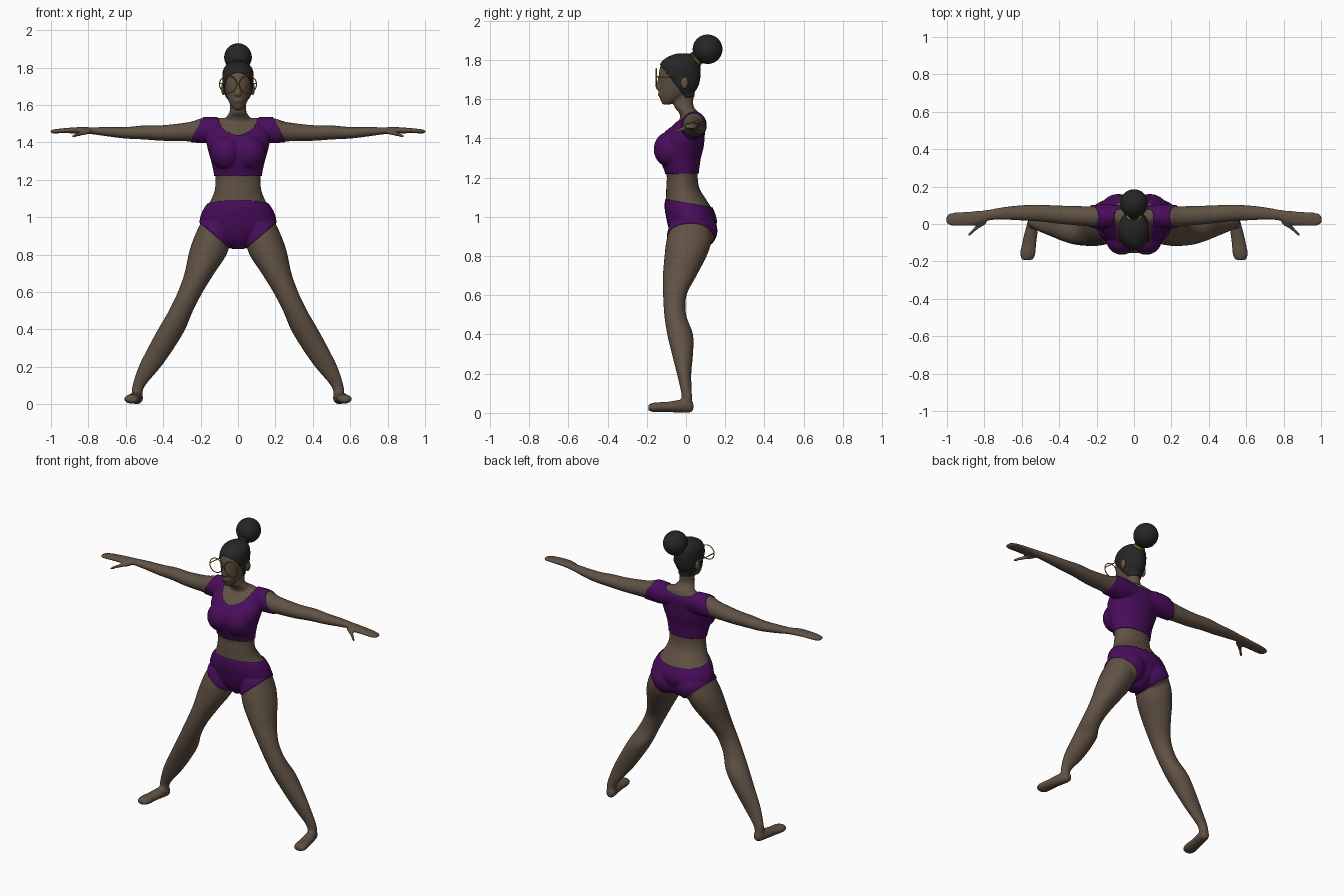
import bpy, bmesh, math
from mathutils import Vector, Matrix

if "Cube" in bpy.data.objects:
    bpy.data.objects.remove(bpy.data.objects["Cube"])


def material(name, rgb):
    m = bpy.data.materials.new(name)
    m.diffuse_color = (*rgb, 1)
    m.use_nodes = True
    m.node_tree.nodes["Principled BSDF"].inputs["Base Color"].default_value = m.diffuse_color
    return m


SKIN = material("brown skin", (0.118, 0.083, 0.058))
PURPLE = material("purple cloth", (0.066, 0.004, 0.105))
BLACK = material("black hair", (0.019, 0.019, 0.02))
GOLD = material("gold", (0.38, 0.22, 0.012))


def add_object(name, bm, mat):
    for f in bm.faces:
        f.smooth = True
    me = bpy.data.meshes.new(name)
    bm.to_mesh(me)
    bm.free()
    me.materials.append(mat)
    ob = bpy.data.objects.new(name, me)
    bpy.context.collection.objects.link(ob)
    return ob


def spline(pts, sub=4):
    """Smooth interpolation through rows of numbers."""
    out = []
    for i in range(len(pts) - 1):
        p0, p1, p2, p3 = (pts[max(i - 1, 0)], pts[i], pts[i + 1], pts[min(i + 2, len(pts) - 1)])
        for k in range(sub):
            t = k / sub
            out.append([0.5 * (2 * b + (c - a) * t + (2 * a - 5 * b + 4 * c - d) * t * t
                               + (3 * b - a - 3 * c + d) * t ** 3)
                        for a, b, c, d in zip(p0, p1, p2, p3)])
    return out + [list(pts[-1])]


def loft(bm, axis, stations, side=1, n=24):
    """Elliptic rings along an axis; station = (position, centre u, centre v, radius u, radius v)."""
    rings = []
    for p, cu, cv, ru, rv in spline(stations):
        ring = []
        for k in range(n):
            a = 2 * math.pi * k / n
            u, v = cu + ru * math.cos(a), cv + rv * math.sin(a)
            x, y, z = {'x': (p, u, v), 'y': (u, p, v), 'z': (u, v, p)}[axis]
            ring.append(bm.verts.new((x * side, y, z)))
        rings.append(ring)
    faces = [bm.faces.new(rings[0]), bm.faces.new(rings[-1][::-1])]
    for r0, r1 in zip(rings, rings[1:]):
        for k in range(n):
            j = (k + 1) % n
            faces.append(bm.faces.new((r0[k], r1[k], r1[j], r0[j])))
    bmesh.ops.recalc_face_normals(bm, faces=faces)


def ball(bm, centre, radii, seg=24):
    mat = Matrix.Translation(centre) @ Matrix.Diagonal((*radii, 1))
    bmesh.ops.create_uvsphere(bm, u_segments=seg, v_segments=seg * 2 // 3, radius=1, matrix=mat)


def rod(bm, a, b, r):
    a, b = Vector(a), Vector(b)
    rot = (b - a).to_track_quat('Z', 'Y').to_matrix().to_4x4()
    bmesh.ops.create_cone(bm, cap_ends=True, segments=8, radius1=r, radius2=r,
                          depth=(b - a).length, matrix=Matrix.Translation((a + b) / 2) @ rot)


def torus(bm, centre, direction, R, r, n=32, m=8):
    rot = Vector(direction).to_track_quat('Z', 'Y').to_matrix()
    rows = []
    for i in range(n):
        a = 2 * math.pi * i / n
        row = []
        for j in range(m):
            b = 2 * math.pi * j / m
            d = R + r * math.cos(b)
            p = Vector((d * math.cos(a), d * math.sin(a), r * math.sin(b)))
            row.append(bm.verts.new(rot @ p + Vector(centre)))
        rows.append(row)
    for i in range(n):
        for j in range(m):
            i2, j2 = (i + 1) % n, (j + 1) % m
            bm.faces.new((rows[i][j], rows[i2][j], rows[i2][j2], rows[i][j2]))


# Body volumes: torso, neck and head
bm = bmesh.new()
loft(bm, 'z', [(.835, 0, .02, .03, .04), (.88, 0, .03, .09, .09), (.93, 0, .03, .17, .11),
               (.98, 0, .03, .2, .122), (1.04, 0, .015, .18, .118), (1.09, 0, 0, .146, .102),
               (1.15, 0, -.017, .124, .084), (1.22, 0, -.02, .122, .08), (1.3, 0, -.03, .138, .1),
               (1.36, 0, -.025, .155, .11), (1.42, 0, -.01, .165, .1), (1.48, 0, .02, .15, .073),
               (1.53, 0, .04, .1, .035)], n=32)
loft(bm, 'z', [(1.47, 0, .03, .07, .05), (1.53, 0, .015, .065, .05), (1.56, 0, -.01, .046, .05),
               (1.6, 0, -.012, .042, .05), (1.66, 0, -.01, .045, .05)])
loft(bm, 'z', [(1.572, 0, -.1, .016, .02), (1.6, 0, -.078, .04, .054), (1.64, 0, -.05, .06, .088),
               (1.68, 0, -.038, .071, .1), (1.73, 0, -.035, .078, .104), (1.78, 0, -.03, .076, .096),
               (1.81, 0, -.022, .058, .07), (1.828, 0, -.015, .025, .03)])
loft(bm, 'z', [(1.648, 0, -.14, .018, .01), (1.66, 0, -.142, .018, .013),
               (1.69, 0, -.138, .01, .01), (1.72, 0, -.132, .008, .008)])
ball(bm, (0, -.132, 1.624), (.024, .012, .012))

# Paired volumes: bust, hips, arms, thumbs, legs and feet
for s in (1, -1):
    ball(bm, (s * .065, -.083, 1.345), (.078, .076, .085))
    ball(bm, (s * .085, .075, .93), (.088, .08, .085))
    loft(bm, 'x', [(.04, .045, 1.47, .045, .055), (.14, .042, 1.467, .058, .064),
                   (.2, .04, 1.465, .058, .063), (.26, .042, 1.457, .053, .052),
                   (.4, .05, 1.45, .049, .042), (.5, .058, 1.453, .045, .038),
                   (.6, .06, 1.451, .041, .031), (.7, .056, 1.457, .034, .025),
                   (.78, .047, 1.462, .029, .019), (.84, .032, 1.464, .038, .018),
                   (.92, .027, 1.463, .038, .014), (.98, .025, 1.459, .034, .011),
                   (1.003, .024, 1.457, .02, .008)], s)
    loft(bm, 'x', [(.79, .015, 1.458, .015, .013), (.84, -.018, 1.447, .013, .012),
                   (.87, -.046, 1.437, .012, .01), (.888, -.06, 1.431, .008, .008)], s)
    loft(bm, 'z', [(.05, .54, .005, .028, .028), (.1, .53, .003, .034, .027),
                   (.2, .472, -.01, .06, .037), (.3, .412, -.018, .07, .054),
                   (.4, .355, -.03, .073, .066), (.5, .305, -.055, .065, .056),
                   (.6, .255, -.057, .067, .06), (.7, .206, -.032, .08, .086),
                   (.8, .163, -.002, .102, .108), (.88, .14, .015, .1, .115),
                   (.97, .12, .025, .08, .1)], s)
    loft(bm, 'y', [(.038, .537, .032, .014, .016), (.02, .537, .034, .029, .033),
                   (-.03, .547, .034, .034, .033), (-.1, .56, .03, .038, .026),
                   (-.16, .568, .028, .041, .025), (-.192, .57, .027, .028, .015)], s)

# Fuse the volumes into one smooth skin
source = add_object("body_volumes", bm, SKIN)
mod = source.modifiers.new("fuse", 'REMESH')
mod.mode = 'VOXEL'
mod.voxel_size = 0.0068
mod = source.modifiers.new("soften", 'SMOOTH')
mod.factor, mod.iterations = 0.5, 5
fused = bpy.data.meshes.new_from_object(
    source.evaluated_get(bpy.context.evaluated_depsgraph_get()))
bpy.data.objects.remove(source)
bm = bmesh.new()
bm.from_mesh(fused)

# Straight garment edges: hem, waistband, hairline, sleeves and leg openings
cuts = [((0, 0, 1.22), (0, 0, 1)), ((0, -.1, 1.09), (0, .19, 1)), ((0, -.13, 1.775), (0, 1, .76))]
for s in (1, -1):
    cuts += [((s * .19, 0, 1.53), (s, 0, .5)), ((s * .04, 0, .83), (-.85 * s, 0, 1))]
for co, no in cuts:
    bmesh.ops.bisect_plane(bm, geom=bm.verts[:] + bm.edges[:] + bm.faces[:], dist=1e-5,
                           plane_co=co, plane_no=Vector(no).normalized())


def region(p):
    x, y, z = abs(p.x), p.y, p.z
    if z > 1.61:
        return 3 if y > -.13 + (1.775 - z) * .76 else 0
    if z > 1.22:
        depth = .095 if y < .03 else .035
        neckline = (x / .105) ** 2 + ((z - 1.535) / depth) ** 2 < 1 or (z > 1.53 and x < .1)
        return 1 if x < .19 + .5 * (1.53 - z) and not neckline else 0
    if z < 1.09 - .19 * (y + .1) and z > .83 + .85 * (x - .04):
        return 2
    return 0


for f in bm.faces:
    f.material_index = region(f.calc_center_median())
bm.normal_update()
for v in bm.verts:
    kinds = {f.material_index for f in v.link_faces}
    if len(kinds) == 1 and kinds != {0}:
        v.co += v.normal * .006

# Split into skin, clothing and hair
for i, (name, mat) in enumerate((("body", SKIN), ("crop_top", PURPLE),
                                 ("briefs", PURPLE), ("hair_cap", BLACK))):
    part = bm.copy()
    bmesh.ops.delete(part, geom=[f for f in part.faces if f.material_index != i], context='FACES')
    for f in part.faces:
        f.material_index = 0
    add_object(name, part, mat)
bm.free()

# Ears
bm = bmesh.new()
for s in (1, -1):
    ball(bm, (s * .078, -.008, 1.685), (.012, .02, .032), 16)
add_object("ears", bm, SKIN)

# Hair bun with its tie
bm = bmesh.new()
ball(bm, (0, .11, 1.855), (.074, .076, .075), 32)
ball(bm, (0, .05, 1.805), (.032, .04, .04), 16)
add_object("hair_bun", bm, BLACK)
bm = bmesh.new()
torus(bm, (0, .045, 1.8), (0, .7, .75), .032, .009)
add_object("hair_tie", bm, GOLD)

# Round glasses
bm = bmesh.new()
for s in (1, -1):
    torus(bm, (s * .053, -.152, 1.71), (0, 1, 0), .046, .003)
    rod(bm, (s * .098, -.152, 1.715), (s * .084, -.005, 1.712), .003)
rod(bm, (-.009, -.153, 1.715), (.009, -.153, 1.715), .003)
add_object("glasses", bm, GOLD)
